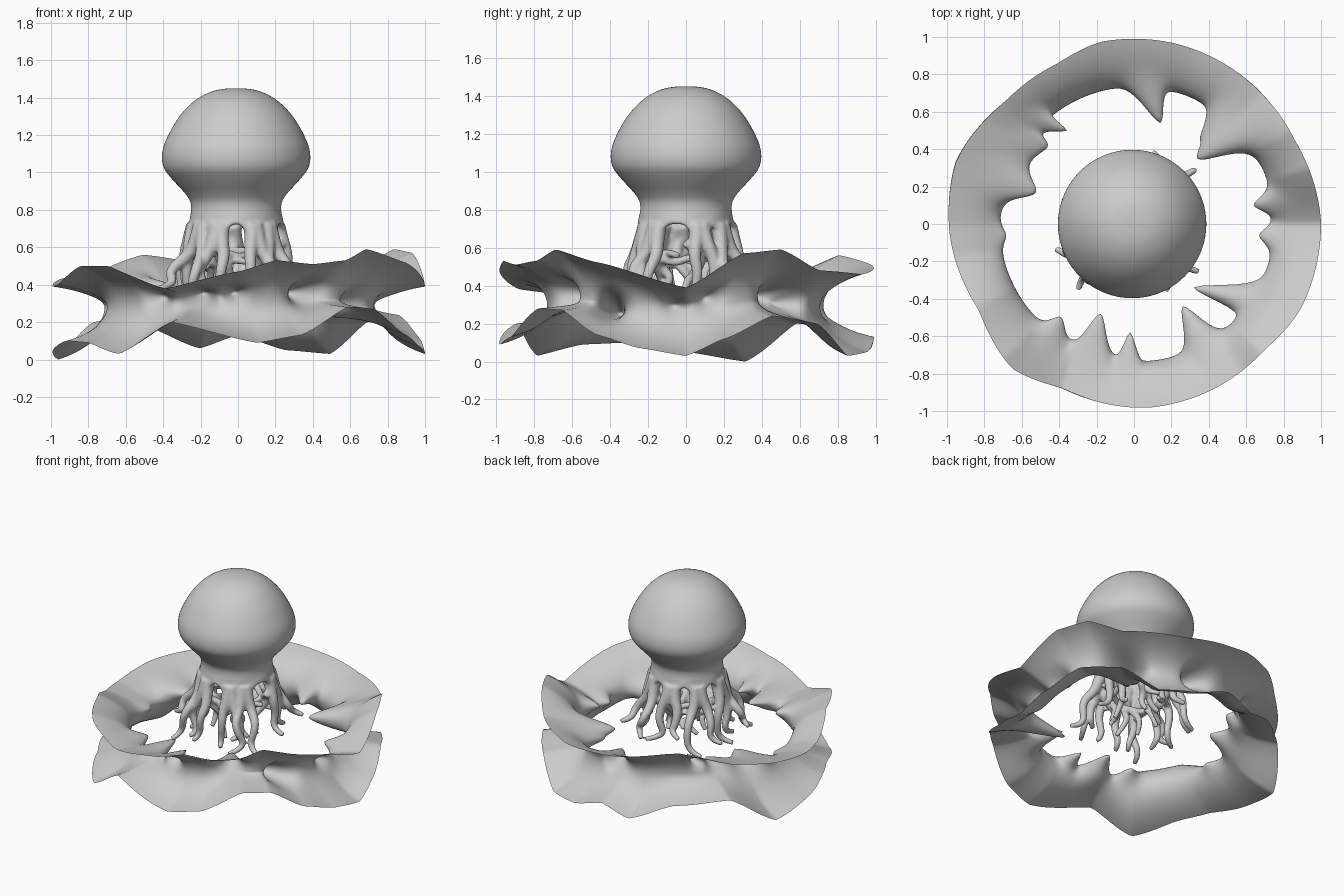
import bpy, bmesh, random
from math import sin, cos, pi, radians, degrees, atan2, exp
from mathutils import Vector

random.seed(4)
if "Cube" in bpy.data.objects:
    bpy.data.objects.remove(bpy.data.objects["Cube"])

# Single clay grey material
GREY = (0.6, 0.6, 0.6, 1)
clay = bpy.data.materials.new("clay_grey")
clay.use_nodes = True
clay.diffuse_color = GREY
clay.node_tree.nodes["Principled BSDF"].inputs["Base Color"].default_value = GREY


def add_object(name, bm):
    mesh = bpy.data.meshes.new(name)
    bm.to_mesh(mesh)
    bm.free()
    mesh.materials.append(clay)
    for p in mesh.polygons:
        p.use_smooth = True
    obj = bpy.data.objects.new(name, mesh)
    bpy.context.collection.objects.link(obj)
    return obj


def evaluated_mesh(obj):
    deps = bpy.context.evaluated_depsgraph_get()
    return bpy.data.meshes.new_from_object(obj.evaluated_get(deps))


def around(table, deg):
    """Lightly eased lookup in a closed table of (degrees, value)."""
    pts = table + [(table[0][0] + 360, table[0][1])]
    for (a, u), (b, v) in zip(pts, pts[1:]):
        if a <= deg <= b:
            t = (deg - a) / (b - a)
            t = 0.7 * t + 0.3 * t * t * (3 - 2 * t)
            return u + (v - u) * t


def polar(r, deg, z):
    return Vector((r * cos(radians(deg)), r * sin(radians(deg)), z))


# Wavy ring: a channel open to the outside, with spikes pulled inward
upper_rim = [(0, .39), (18, .57), (31, .59), (46, .48), (70, .46), (90, .49),
             (122, .56), (145, .46), (180, .39), (190, .40), (208, .50), (226, .50),
             (246, .38), (270, .47), (282, .53), (294, .51), (306, .53), (315, .59),
             (333, .52)]
lower_rim = [(0, .03), (12, .12), (28, .24), (45, .2), (60, .03), (75, .05),
             (90, .13), (102, .06), (120, .17), (143, .2), (162, 0), (180, .05),
             (198, .10), (214, .09), (231, .03), (248, .2), (276, .09), (290, .13),
             (307, .28), (318, .27), (332, .14), (346, .07)]
rim_radius = [(0, 1), (28, .97), (50, .98), (78, .99), (100, .99), (116, .95),
              (135, .95), (161, 1.01), (180, .99), (209, .95), (230, 1.01),
              (246, .96), (275, .985), (295, .98), (316, .97), (333, 1)]
# Each spike: base x, y, height, tip x, y, width
spikes = [(.07, .74, .34, .14, .54, .07), (.54, .50, .37, .34, .35, .10),
          (.46, .57, .33, .41, .51, .05), (.73, .11, .36, .64, .10, .06),
          (.73, -.06, .32, .67, -.06, .06), (.62, -.40, .27, .32, -.34, .065),
          (.36, -.64, .38, .26, -.44, .075), (-.03, -.73, .38, -.02, -.58, .05),
          (-.23, -.69, .38, -.18, -.48, .08), (-.44, -.60, .36, -.39, -.50, .07),
          (-.71, .24, .38, -.53, .17, .10), (-.62, .42, .40, -.47, .42, .09),
          (-.52, .54, .42, -.37, .50, .05), (-.74, -.06, .32, -.69, -.06, .06)]

COLS, ROWS, BEND = 300, 40, radians(60)
sheet = []
for i in range(COLS):
    deg = 360 * i / COLS
    top, low = around(upper_rim, deg), around(lower_rim, deg)
    waist = 0.29 + 0.25 * ((top + low) / 2 - 0.29)
    outer = around(rim_radius, deg)
    inner = 0.735 + 0.015 * cos(radians(deg))
    col = []
    for j in range(ROWS + 1):
        s = 2 * j / ROWS - 1
        rim = top if s > 0 else low
        z = waist + (rim - waist) * sin(abs(s) * BEND) / sin(BEND)
        r = inner + (outer - inner) * (1 - cos(s * BEND)) / (1 - cos(BEND))
        col.append(polar(r, deg, z))
    sheet.append(col)

pulls = []
for bx, by, z, tx, ty, w in spikes:
    target = polar(0.74, degrees(atan2(by, bx)), z)
    base = min((co for col in sheet for co in col), key=lambda co: (co - target).length)
    pulls.append((base, Vector((tx, ty, z - 0.02)) - base, w))

bm = bmesh.new()
grid = []
for col in sheet:
    grid.append([bm.verts.new(co + sum(
        (move * exp(-((co - base).length / w) ** 1.7) for base, move, w in pulls),
        Vector())) for co in col])
for a, b in zip(grid, grid[1:] + grid[:1]):
    for j in range(ROWS):
        bm.faces.new((a[j], b[j], b[j + 1], a[j + 1]))
add_object("wavy_ring", bm)

# Roots: tapered tubes gathered in one curve
curve = bpy.data.curves.new("roots", "CURVE")
curve.dimensions = "3D"
curve.bevel_depth = 1
curve.bevel_resolution = 3
curve.resolution_u = 5
curve.use_fill_caps = True


def tube(points, r0, r1):
    sp = curve.splines.new("NURBS")
    sp.points.add(len(points) - 1)
    for k, (p, co) in enumerate(zip(sp.points, points)):
        p.co = (*co, 1)
        p.radius = r0 + (r1 - r0) * k / (len(points) - 1)
    sp.order_u = 3
    sp.use_endpoint_u = True


def jitter(amount):
    return random.uniform(-amount, amount)


# Each leg: direction and how far its tips splay out
legs = [(-172, .33), (-142, .43), (-114, .36), (-66, .34), (-42, .41), (17, .34),
        (52, .42), (98, .34), (142, .37)]
for deg, reach in legs:
    # Twisting branches: two outside, one curling inward
    for side in (-1, 1):
        turn = side * random.uniform(8, 14)
        tip = random.uniform(.29, .42)
        tube([polar(.225, deg + turn * 0.3, .72), polar(.25, deg + turn * 0.5, .64),
              polar(.275, deg + turn, .56),
              polar(reach * 0.86 + jitter(.02), deg + turn * 1.2 + jitter(6), .47),
              polar(reach * 0.85 + jitter(.03), deg + turn + jitter(10), tip),
              polar(reach + jitter(.03), deg + turn + jitter(12), tip - .02)],
             0.045, 0.017)
    tube([polar(.24, deg, .66), polar(.22, deg + jitter(10), .55),
          polar(.15, deg + jitter(25), .50 + jitter(.05)),
          polar(.13, deg + jitter(40), .42),
          polar(.17, deg + jitter(40), .34 + jitter(.05))], 0.035, 0.017)

# Roots crossing under the cap
for deg in range(0, 360, 60):
    h = 0.53 + jitter(0.05)
    tube([polar(.25, deg, h + .06), polar(.17, deg + 30, h - .03),
          polar(.16, deg + 75, h + .03), polar(.25, deg + 110, h)], 0.025, 0.019)

roots = bpy.data.objects.new("roots", curve)
bpy.context.collection.objects.link(roots)
root_mesh = evaluated_mesh(roots)
bpy.data.objects.remove(roots)

# Cap: rounded turned profile with a hollow underside
profile = [(0, 1.45), (.05, 1.45), (.13, 1.437), (.22, 1.39), (.30, 1.31), (.36, 1.21),
           (.398, 1.12), (.396, 1.03), (.345, .965), (.25, .865), (.237, .81),
           (.25, .75), (.255, .70), (.21, .70), (.20, .78), (.13, .87), (0, .89)]
for _ in range(3):
    cut = [profile[0]]
    for (r0, z0), (r1, z1) in zip(profile, profile[1:]):
        cut += [(r0 + (r1 - r0) * f, z0 + (z1 - z0) * f) for f in (.25, .75)]
    profile = cut + [profile[-1]]
bm = bmesh.new()
line = [bm.verts.new((r, 0, z)) for r, z in profile]
edges = [bm.edges.new(pair) for pair in zip(line, line[1:])]
bmesh.ops.spin(bm, geom=line + edges, cent=(0, 0, 0), axis=(0, 0, 1),
               angle=2 * pi, steps=90, use_merge=True)
bmesh.ops.remove_doubles(bm, verts=bm.verts, dist=0.0005)
bmesh.ops.recalc_face_normals(bm, faces=bm.faces)

# Skirt: stretch the cap's lower edge down into webbed arches at each leg
for v in bm.verts:
    depth = 0.78 - v.co.z
    if depth > 0:
        here = degrees(atan2(v.co.y, v.co.x))
        web = max(exp(-(((here - deg + 180) % 360 - 180) / 11) ** 2) for deg, _ in legs)
        v.co.z -= depth * (1.7 * web - 0.3)
        flare = 1 + 0.75 * max(0, 0.74 - v.co.z)
        v.co.x *= flare
        v.co.y *= flare

bm.from_mesh(root_mesh)
bmesh.ops.translate(bm, verts=bm.verts, vec=(-0.01, 0, 0))
head = add_object("cap_with_roots", bm)

# Fuse cap and roots into one soft skin
fuse = head.modifiers.new("fuse", "REMESH")
fuse.mode = "VOXEL"
fuse.voxel_size = 0.009
fuse.use_smooth_shade = True
soften = head.modifiers.new("soften", "SMOOTH")
soften.factor = 0.5
soften.iterations = 7
skin = evaluated_mesh(head)
head.modifiers.clear()
head.data = skin
